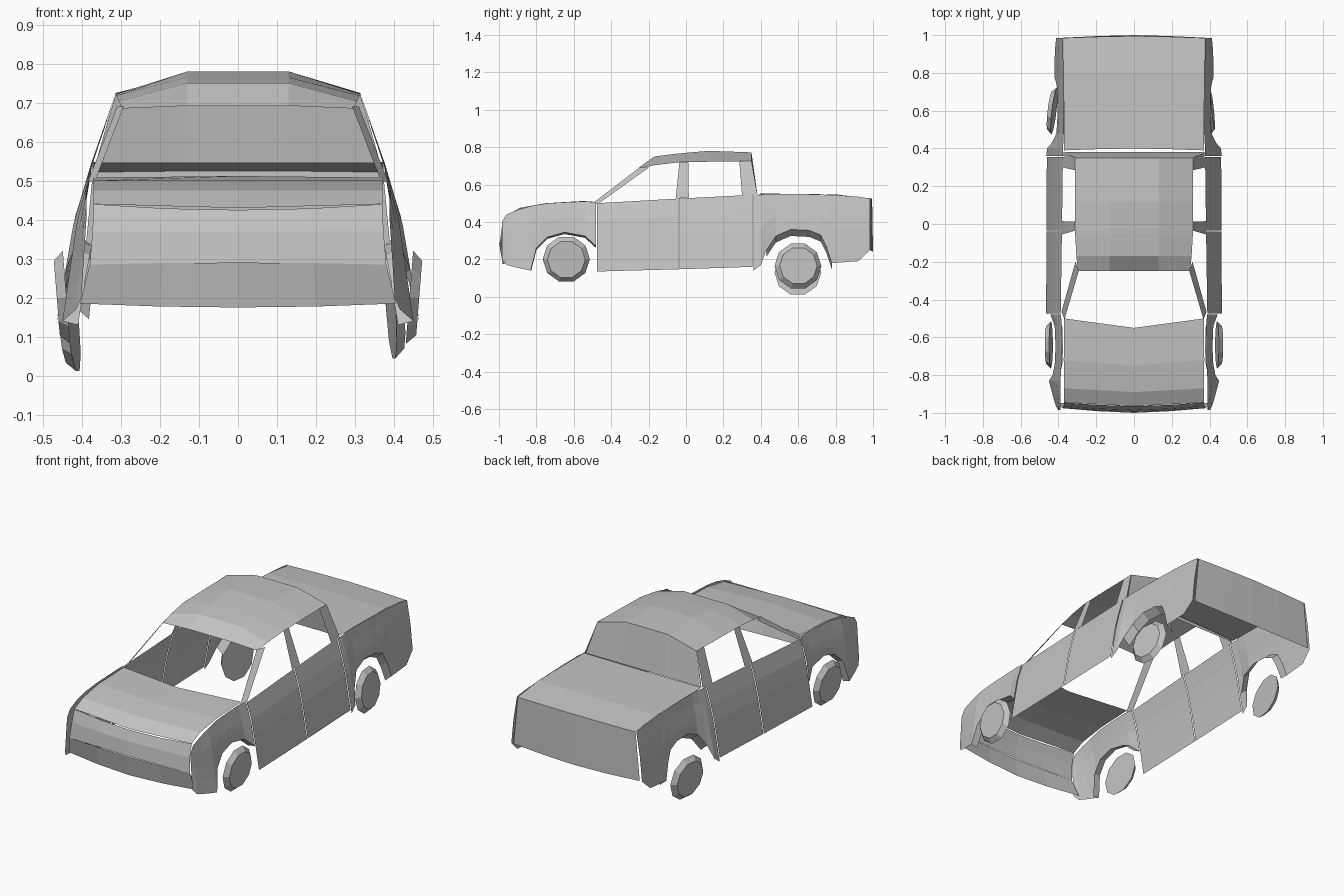
import bpy, bmesh, math
from mathutils import Vector, Matrix

cube = bpy.data.objects.get("Cube")
if cube:
    bpy.data.objects.remove(cube, do_unlink=True)

paint = bpy.data.materials.new("plain_grey")
paint.use_nodes = True
GREY = (0.55, 0.55, 0.55, 1)
paint.diffuse_color = GREY
paint.node_tree.nodes["Principled BSDF"].inputs["Base Color"].default_value = GREY
CENTRE = Vector((0, 0, 0.35))


def finish(name, bm):
    mesh = bpy.data.meshes.new(name)
    bm.to_mesh(mesh)
    bm.free()
    mesh.materials.append(paint)
    obj = bpy.data.objects.new(name, mesh)
    bpy.context.collection.objects.link(obj)
    return obj


def sheet(name, rows):
    """Skin a grid of points, with every face turned outward."""
    bm = bmesh.new()
    grid = [[bm.verts.new(p) for p in row] for row in rows]
    for a, b in zip(grid, grid[1:]):
        for i in range(len(a) - 1):
            face = bm.faces.new((a[i], a[i + 1], b[i + 1], b[i]))
            face.normal_update()
            if face.normal.dot(face.calc_center_median() - CENTRE) < 0:
                face.normal_flip()
    return finish(name, bm)


def both_sides(name, rows):
    for side, s in (("left", 1), ("right", -1)):
        sheet(f"{side}_{name}", [[(s * x, y, z) for x, y, z in r] for r in rows])


def lerp(t, table):
    if t <= table[0][0]:
        return table[0][1]
    for (a, u), (b, v) in zip(table, table[1:]):
        if t <= b:
            return u + (v - u) * (t - a) / (b - a)
    return table[-1][1]


# Body side: lean by height, tucked in along the fenders and bed
LEAN = [(0.14, 0.465), (0.4, 0.42), (0.5, 0.388), (0.55, 0.375)]
TUCK = [(-1, 0.3), (-0.96, 0.5), (-0.84, 0.85), (-0.7, 0.75), (-0.52, 0.8),
        (-0.48, 1), (0.4, 1), (0.47, 0.65), (1, 0.55)]


def side_x(y, z):
    return 0.37 + (lerp(z, LEAN) - 0.37) * lerp(y, TUCK)


def side_panel(name, columns, steps=4):
    rows = []
    for y, low, top in columns:
        heights = [low + (top - low) * i / steps for i in range(steps + 1)]
        rows.append([(side_x(y, z), y, z) for z in heights])
    both_sides(name, rows)


def arch_lip(name, columns, drop):
    both_sides(name, [[(side_x(y, z), y, z), (side_x(y, z) - 0.04, y, z - drop)]
                      for y, z, top in columns])


fender = [(-0.985, 0.2, 0.4), (-0.96, 0.17, 0.44), (-0.9, 0.155, 0.465),
          (-0.83, 0.14, 0.485), (-0.8, 0.26, 0.49), (-0.74, 0.32, 0.5),
          (-0.65, 0.345, 0.505), (-0.54, 0.325, 0.51), (-0.48, 0.27, 0.505)]
bed = [(0.36, 0.14, 0.545), (0.4, 0.17, 0.545), (0.43, 0.25, 0.55),
       (0.48, 0.325, 0.55), (0.56, 0.36, 0.55), (0.66, 0.355, 0.548),
       (0.72, 0.33, 0.546), (0.75, 0.27, 0.545), (0.78, 0.18, 0.545),
       (0.92, 0.19, 0.535), (0.985, 0.25, 0.525)]
side_panel("front_fender", fender)
side_panel("bed_side", bed)
arch_lip("front_arch_lip", fender[3:], 0.01)
arch_lip("rear_arch_lip", bed[2:9], 0.035)
side_panel("front_door", [(-0.475, 0.135, 0.5), (-0.04, 0.147, 0.525)])
side_panel("rear_door", [(-0.035, 0.147, 0.525), (0.355, 0.16, 0.545)])


def crowned(name, stations, fractions):
    """Rows of (half width, edge y, centre y, edge z, centre z)."""
    rows = []
    for w, ye, yc, ze, zc in stations:
        rows.append([(w * f, yc + (ye - yc) * abs(f) ** 1.5, zc + (ze - zc) * f * f)
                     for f in fractions])
    sheet(name, rows)


FIVE = (-1, -0.5, 0, 0.5, 1)
# Hood, nose and bumper
crowned("hood", [(0.37, -0.945, -0.965, 0.44, 0.43), (0.37, -0.87, -0.89, 0.475, 0.475),
                 (0.372, -0.72, -0.75, 0.5, 0.5), (0.37, -0.5, -0.55, 0.508, 0.512)],
        (-1, 0, 1))
crowned("nose", [(0.37, -0.945, -0.965, 0.44, 0.425), (0.373, -0.965, -0.985, 0.37, 0.37),
                 (0.38, -0.975, -0.995, 0.285, 0.29)], FIVE)
crowned("bumper", [(0.38, -0.975, -1.0, 0.285, 0.29),
                   (0.405, -0.945, -0.98, 0.185, 0.175)], FIVE)

# Cargo bed cover and tailgate
crowned("bed_cover", [(0.37, 0.39, 0.4, 0.548, 0.552), (0.373, 0.8, 0.8, 0.545, 0.547),
                      (0.372, 0.985, 0.995, 0.522, 0.525)], FIVE)
crowned("tailgate", [(0.372, 0.985, 0.995, 0.522, 0.525),
                     (0.398, 0.985, 1.0, 0.25, 0.24)], FIVE)

# Cab roof and closed rear window
roof = [(-0.25, 0.297, 0.685, 0.692), (-0.17, 0.305, 0.703, 0.75),
        (-0.05, 0.312, 0.718, 0.765), (0.12, 0.313, 0.722, 0.78), (0.35, 0.313, 0.725, 0.772)]


def roof_row(y, w, edge, top):
    return [(-w, y, edge), (-0.13, y, top), (0.13, y, top), (w, y, edge)]


sheet("roof", [roof_row(*r) for r in roof])
sheet("rear_window", [roof_row(*roof[-1]), roof_row(0.382, 0.365, 0.545, 0.545)])

# Window pillars, bottom edge then top edge
both_sides("windshield_pillar", [[(0.368, -0.505, 0.495), (0.384, -0.465, 0.5)],
                                 [(0.293, -0.25, 0.69), (0.31, -0.2, 0.69)]])
both_sides("middle_pillar", [[(0.38, -0.055, 0.525), (0.38, 0.015, 0.53)],
                             [(0.312, -0.035, 0.72), (0.312, 0.012, 0.72)]])
both_sides("rear_pillar", [[(0.378, 0.3, 0.54), (0.372, 0.382, 0.545)],
                           [(0.313, 0.285, 0.725), (0.313, 0.35, 0.726)]])


# Wheels: thin faceted discs with slight lean and steer
def wheel(name, x, y, z, lean, steer, radius=0.126):
    s = 1 if x > 0 else -1
    bm = bmesh.new()
    bmesh.ops.create_cone(bm, cap_ends=True, segments=10, radius1=radius,
                          radius2=radius * 0.8, depth=0.025)
    bmesh.ops.rotate(bm, verts=bm.verts, matrix=Matrix.Rotation(s * math.pi / 2, 3, "Y"))
    bmesh.ops.rotate(bm, verts=bm.verts, matrix=Matrix.Rotation(-s * lean, 3, "Y"))
    bmesh.ops.rotate(bm, verts=bm.verts, matrix=Matrix.Rotation(steer, 3, "Z"))
    bmesh.ops.translate(bm, verts=bm.verts, vec=(x, y, z))
    finish(name, bm)


wheel("front_left_wheel", 0.452, -0.64, 0.2, -0.08, 0)
wheel("front_right_wheel", -0.452, -0.64, 0.2, -0.08, 0)
wheel("rear_left_wheel", 0.405, 0.6, 0.165, 0.06, 0.1)
wheel("rear_right_wheel", -0.435, 0.6, 0.13, -0.1, -0.12)
